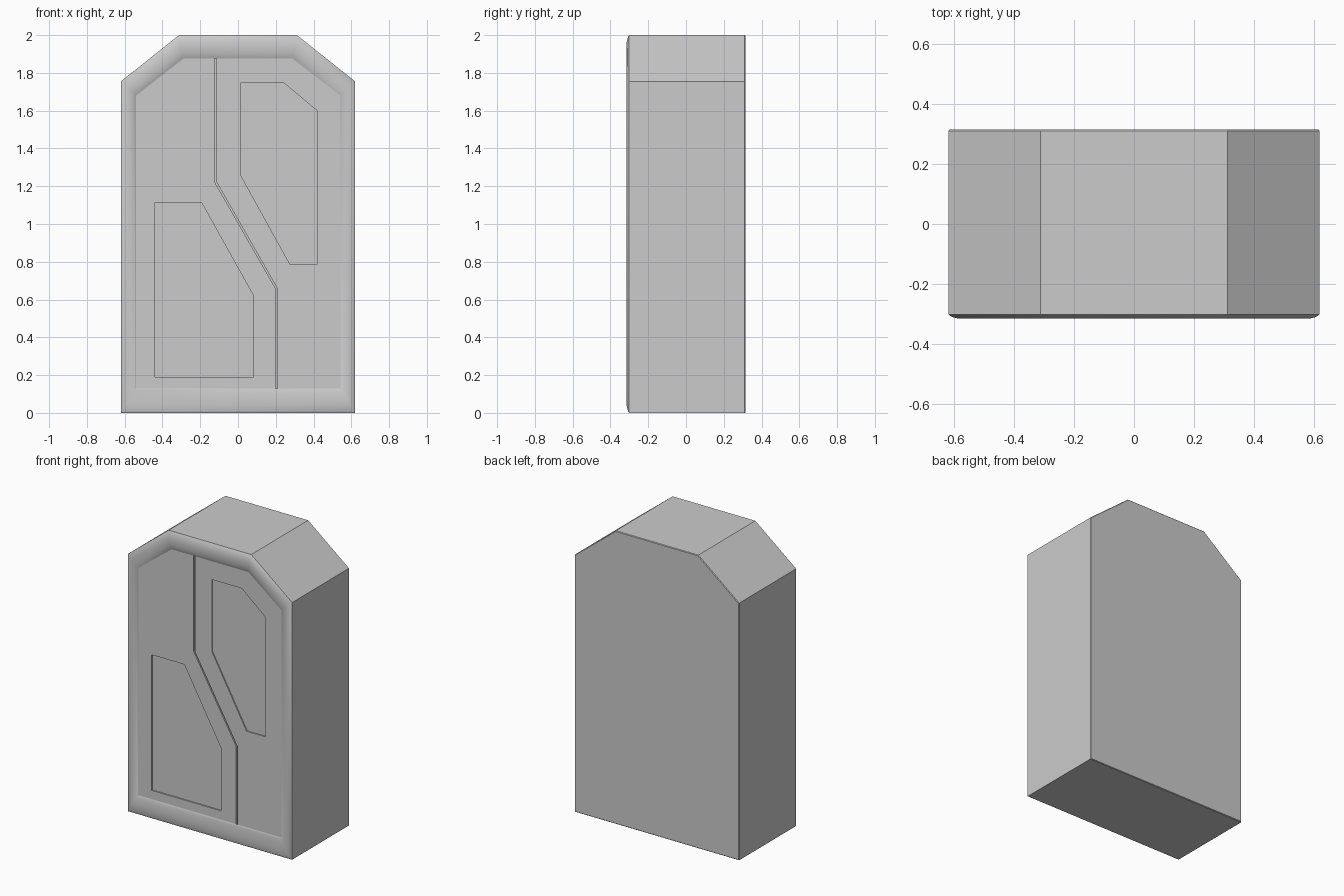
import bpy, bmesh, math

if "Cube" in bpy.data.objects:
    bpy.data.objects.remove(bpy.data.objects["Cube"])

FRONT, BACK = -0.302, 0.315
OUTER = [(-0.62, 0), (0.62, 0), (0.62, 1.755), (0.312, 2), (-0.312, 2), (-0.62, 1.755)]
INNER = [(-0.54, 0.13), (0.54, 0.13), (0.54, 1.68), (0.29, 1.875), (-0.29, 1.875), (-0.54, 1.68)]


def finish(bm, name):
    bmesh.ops.recalc_face_normals(bm, faces=bm.faces)
    mesh = bpy.data.meshes.new(name)
    bm.to_mesh(mesh)
    bm.free()
    ob = bpy.data.objects.new(name, mesh)
    bpy.context.collection.objects.link(ob)
    return ob


def prism(name, outline, y0, y1, bevel=0):
    bm = bmesh.new()
    a = [bm.verts.new((x, y0, z)) for x, z in outline]
    b = [bm.verts.new((x, y1, z)) for x, z in outline]
    bm.faces.new(a)
    bm.faces.new(b[::-1])
    n = len(a)
    for i in range(n):
        j = (i + 1) % n
        bm.faces.new((a[i], b[i], b[j], a[j]))
    bmesh.ops.recalc_face_normals(bm, faces=bm.faces)
    if bevel:
        back = [e for e in bm.edges if all(v.co.y > 0 for v in e.verts)]
        bmesh.ops.bevel(bm, geom=back, offset=bevel, segments=1, affect='EDGES')
    return finish(bm, name)


# Main block
body = prism("door_block", OUTER, FRONT, BACK, bevel=0.004)

# Central seam and two sunken panels cut into the door face
path = [(-0.12, 1.885), (-0.12, 1.225), (0.203, 0.66), (0.203, 0.12)]
w = 0.005
seam = [(x - w, z) for x, z in path] + [(x + w, z) for x, z in reversed(path)]
lower_panel = [(-0.44, 0.19), (0.082, 0.19), (0.082, 0.62), (-0.194, 1.115), (-0.44, 1.115)]
upper_panel = [(0.015, 1.75), (0.015, 1.257), (0.276, 0.785), (0.418, 0.785),
               (0.418, 1.60), (0.239, 1.75)]
for name, outline, depth in (("seam_cutter", seam, 0.012),
                             ("lower_panel_cutter", lower_panel, 0.008),
                             ("upper_panel_cutter", upper_panel, 0.008)):
    cutter = prism(name, outline, FRONT - 0.1, FRONT + depth)
    cutter.hide_render = True
    cutter.hide_set(True)
    mod = body.modifiers.new(name, 'BOOLEAN')
    mod.operation = 'DIFFERENCE'
    mod.solver = 'EXACT'
    mod.object = cutter

# Rounded frame: rings blended from the outer to the inner outline
profile = [(0, 0), (0.08, 0.005), (0.2, 0.010), (0.35, 0.013), (0.5, 0.0135),
           (0.65, 0.012), (0.8, 0.009), (0.92, 0.004), (1, 0)]
bm = bmesh.new()
rings = []
for t, h in profile:
    rings.append([bm.verts.new((o[0] + (i[0] - o[0]) * t, FRONT - h, o[1] + (i[1] - o[1]) * t))
                  for o, i in zip(OUTER, INNER)])
for r, s in zip(rings, rings[1:]):
    for i in range(6):
        j = (i + 1) % 6
        bm.faces.new((r[i], r[j], s[j], s[i]))
frame = finish(bm, "rounded_frame")
if sum(p.normal.y for p in frame.data.polygons) > 0:
    frame.data.flip_normals()
bpy.ops.object.select_all(action='DESELECT')
frame.select_set(True)
bpy.context.view_layer.objects.active = frame
bpy.ops.object.shade_smooth_by_angle(angle=math.radians(35))
